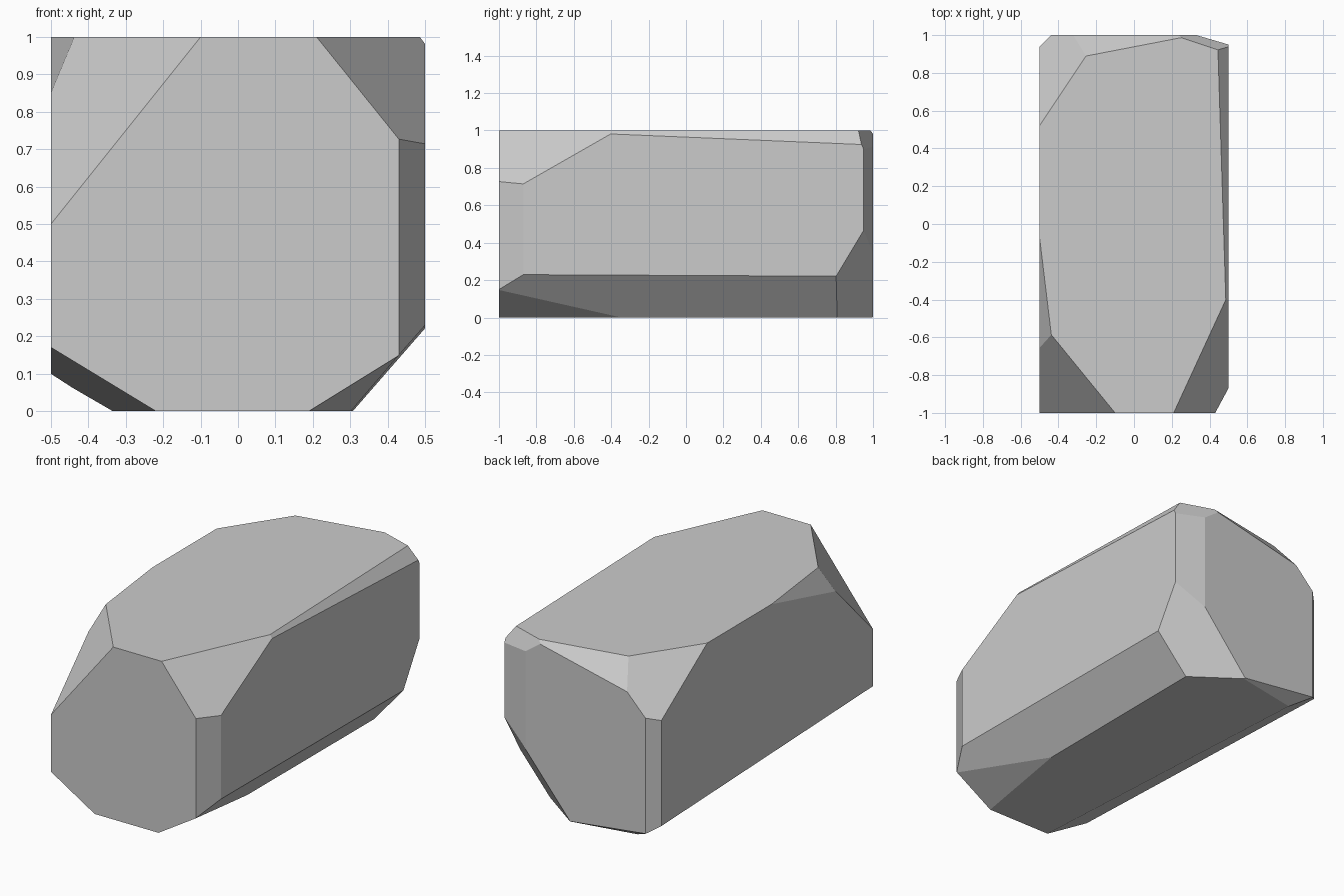
import bpy, bmesh
from mathutils import Vector, Matrix, geometry

if "Cube" in bpy.data.objects:
    bpy.data.objects.remove(bpy.data.objects["Cube"])

CENTRE = Vector((0, 0, 0.5))

# Plain block, 1 x 2 x 1, standing on z = 0
bm = bmesh.new()
bmesh.ops.create_cube(bm, size=1, matrix=Matrix.Translation(CENTRE) @ Matrix.Diagonal((1, 2, 1, 1)))


def cut(a, b, c):
    """Slice off everything beyond the plane through three points and cap it."""
    normal = geometry.normal([Vector(a), Vector(b), Vector(c)])
    if normal.dot(CENTRE - Vector(a)) > 0:
        normal.negate()
    bmesh.ops.bisect_plane(bm, geom=bm.verts[:] + bm.edges[:] + bm.faces[:], dist=1e-5,
                           plane_co=Vector(a), plane_no=normal, clear_outer=True)
    bmesh.ops.holes_fill(bm, edges=[e for e in bm.edges if e.is_boundary], sides=0)


def cut_corner(sx, sy, sz, dx, dy, dz):
    """Chip a block corner by the given distances along its three edges."""
    x, y, z = sx * 0.5, sy, sz
    up = -1 if sz else 1
    cut((x - sx * dx, y, z), (x, y - sy * dy, z), (x, y, z + up * dz))


def cut_upright(sx, sy, dx, dy):
    """Chamfer a vertical edge."""
    x, y = sx * 0.5 - sx * dx, sy - sy * dy
    cut((x, sy, 0), (x, sy, 1), (sx * 0.5, y, 0))


# Long bottom chamfers, the left one tapering, the right one with a second facet
cut((-0.22, -1, 0), (-0.5, -1, 0.17), (-0.34, 1, 0))
cut((0.308, 1, 0), (0.5, 1, 0.22), (0.5, -1, 0.23))
cut((0.19, -1, 0), (0.40, -1, 0.13), (0.31, -0.3, 0))

# Upright edge chamfers
cut_upright(1, -1, 0.07, 0.13)
cut_upright(1, 1, 0.17, 0.05)
cut_upright(-1, 1, 0.06, 0.06)

# Tapering bevels around the top: left, right, back
cut((-0.5, -0.07, 1), (-0.5, -0.66, 0.85), (-0.43, -0.65, 1))
cut((0.485, -0.37, 1), (0.5, -0.37, 0.98), (0.445, 0.9, 1))
cut((0.32, 1, 1), (-0.25, 0.89, 1), (-0.25, 1, 0.87))

# Large chipped corners
cut_corner(-1, -1, 1, 0.40, 0.49, 0.50)
cut_corner(1, -1, 1, 0.29, 0.63, 0.36)
cut_corner(-1, 1, 1, 0.32, 0.48, 0.33)
cut_corner(1, 1, 0, 0.46, 0.33, 0.55)

# Small chips: back top right and back bottom left
cut((0.33, 0.96, 1), (0.45, 0.92, 1), (0.5, 0.95, 0.9))
cut((0.08, 1, 0), (-0.34, 1, 0.05), (-0.34, 0.92, 0))

bmesh.ops.remove_doubles(bm, verts=bm.verts[:], dist=1e-4)
bmesh.ops.recalc_face_normals(bm, faces=bm.faces[:])
mesh = bpy.data.meshes.new("stone_block")
bm.to_mesh(mesh)
bm.free()
bpy.context.collection.objects.link(bpy.data.objects.new("stone_block", mesh))
